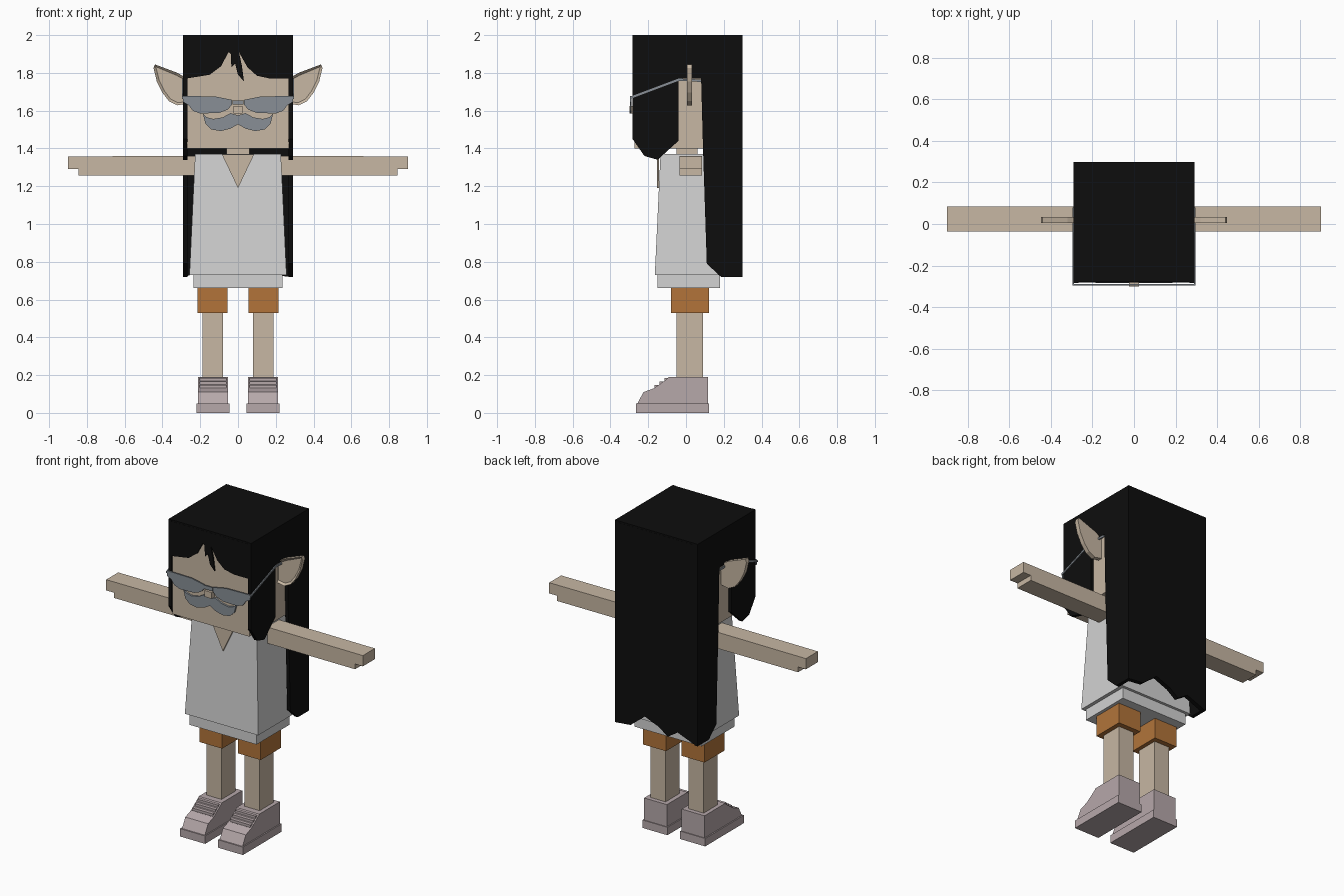
import bpy
import bmesh
from mathutils import Vector

default_cube = bpy.data.objects.get("Cube")
if default_cube:
    bpy.data.objects.remove(default_cube, do_unlink=True)


def make_material(name, *srgb):
    """Flat material from 0-255 sRGB channels."""
    linear = [((c / 255 + 0.055) / 1.055) ** 2.4 if c > 10 else c / 255 / 12.92 for c in srgb]
    material = bpy.data.materials.new(name)
    material.use_nodes = True
    material.diffuse_color = (*linear, 1)
    shader = material.node_tree.nodes["Principled BSDF"]
    shader.inputs["Base Color"].default_value = (*linear, 1)
    shader.inputs["Roughness"].default_value = 0.9
    return material


skin = make_material("skin", 199, 183, 163)
hair = make_material("black hair", 13, 13, 13)
cloth = make_material("pale cloth", 210, 210, 210)
orange = make_material("orange brown", 178, 116, 58)
shoe_grey = make_material("pinkish grey", 182, 168, 170)
grey = make_material("blue grey", 136, 143, 150)
dark = make_material("dark grey", 70, 70, 72)


def finish(name, bm, material):
    bmesh.ops.recalc_face_normals(bm, faces=bm.faces)
    mesh = bpy.data.meshes.new(name)
    bm.to_mesh(mesh)
    bm.free()
    mesh.materials.append(material)
    obj = bpy.data.objects.new(name, mesh)
    bpy.context.collection.objects.link(obj)
    return obj


def prism(name, outline, axis, start, end, material, rim=None):
    """Extrude an outline along x or y; rim=(width, depth) sinks the start face."""
    bm = bmesh.new()
    place = {"x": lambda p, d: (d, p[0], p[1]), "y": lambda p, d: (p[0], d, p[1])}[axis]
    face = bm.faces.new([bm.verts.new(place(p, start)) for p in outline])
    result = bmesh.ops.extrude_face_region(bm, geom=[face], use_keep_orig=True)
    moved = [v for v in result["geom"] if isinstance(v, bmesh.types.BMVert)]
    shift = Vector(place((0, 0), end - start))
    bmesh.ops.translate(bm, verts=moved, vec=shift)
    if rim:
        bmesh.ops.recalc_face_normals(bm, faces=bm.faces)
        bmesh.ops.inset_region(bm, faces=[face], thickness=rim[0])
        bmesh.ops.translate(bm, verts=face.verts, vec=shift.normalized() * rim[1])
    return finish(name, bm, material)


def box(name, xs, ys, zs, material, top_inset=0):
    """Box from axis ranges, optionally narrowing towards the top."""
    bm = bmesh.new()
    bmesh.ops.create_cube(bm, size=1)
    for v in bm.verts:
        inset = top_inset if v.co.z > 0 else 0
        x = xs[1] - inset if v.co.x > 0 else xs[0] + inset
        y = ys[1] - inset if v.co.y > 0 else ys[0] + inset
        v.co = (x, y, zs[1] if v.co.z > 0 else zs[0])
    return finish(name, bm, material)


def side_range(side, a, b):
    return sorted((side * a, side * b))


def mirrored(half):
    """Complete a left half outline across x = 0."""
    return half + [(-x, z) for x, z in reversed(half) if x != 0]


# Head, neck and nose
box("head", (-0.27, 0.27), (-0.272, 0.27), (1.4, 1.97), skin)
box("neck", (-0.06, 0.06), (-0.05, 0.06), (1.35, 1.41), skin)
box("nose", (-0.025, 0.025), (-0.3, -0.27), (1.585, 1.625), skin)
box("nose_bridge", (-0.03, 0.03), (-0.296, -0.288), (1.632, 1.655), grey)

# Shirt with open collar
box("shirt", (-0.257, 0.257), (-0.165, 0.197), (0.73, 1.37), cloth, 0.03)
box("shirt_hem", (-0.235, 0.235), (-0.15, 0.18), (0.66, 0.731), cloth)
prism("open_collar", [(-0.085, 1.368), (0.085, 1.368), (0, 1.19)],
      "y", -0.1525, -0.144, skin)

# Hair shell: crown, fringe, back and side panels
box("hair_crown", (-0.289, 0.289), (-0.28, 0.297), (1.96, 2), hair)
fringe = [(-0.275, 1.99), (-0.275, 1.77), (-0.15, 1.79), (-0.09, 1.835),
          (-0.05, 1.91), (-0.038, 1.9), (-0.035, 1.83), (-0.015, 1.85),
          (0, 1.79), (0.032, 1.755), (0.02, 1.84), (0.005, 1.91),
          (0.05, 1.83), (0.1, 1.785), (0.17, 1.77), (0.275, 1.77), (0.275, 1.99)]
prism("hair_fringe", fringe, "y", -0.281, -0.27, hair)
hair_back = [(-0.28, 1.99), (-0.28, 0.72), (-0.15, 0.77), (-0.08, 0.725),
             (-0.02, 0.77), (0.08, 0.81), (0.18, 0.73), (0.28, 0.72), (0.28, 1.99)]
prism("hair_back", hair_back, "y", 0.27, 0.298, hair)
hair_side = [(-0.283, 2), (-0.283, 1.45), (-0.22, 1.36), (-0.15, 1.34),
             (-0.04, 1.44), (-0.04, 1.77), (0.08, 1.77), (0.09, 1.4),
             (0.11, 0.79), (0.185, 0.72), (0.298, 0.72), (0.298, 2)]

# Outlines for the mirrored parts
ear = [(0.26, 1.765), (0.32, 1.8), (0.44, 1.845), (0.447, 1.825), (0.43, 1.755),
       (0.4, 1.695), (0.365, 1.65), (0.32, 1.628), (0.26, 1.64)]
lens = [(0.292, 1.678), (0.12, 1.675), (0.03, 1.657), (0.033, 1.63), (0.055, 1.605),
        (0.1, 1.588), (0.2, 1.585), (0.24, 1.6), (0.262, 1.63), (0.29, 1.645)]
temple = [(-0.296, 1.662), (-0.296, 1.674), (-0.04, 1.77),
          (0.08, 1.765), (0.08, 1.752), (-0.04, 1.758)]
shoe_upper = [(-0.26, 0.045), (-0.225, 0.11), (-0.17, 0.13), (-0.1, 0.18),
              (-0.09, 0.19), (0.117, 0.19), (0.117, 0.045)]
arm = [(0.2, 1.257), (0.845, 1.257), (0.845, 1.29), (0.9, 1.29), (0.9, 1.358), (0.2, 1.36)]

for side, label in ((1, "left"), (-1, "right")):
    def flip(outline):
        return [(side * x, z) for x, z in outline]

    # Head sides
    prism(label + "_hair_side", hair_side, "x", side * 0.268, side * 0.29, hair)
    prism(label + "_ear", flip(ear), "y", 0.005, 0.033, skin, (0.014, 0.012))
    prism(label + "_lens", flip(lens), "y", -0.296, -0.288, grey)
    prism(label + "_temple", temple, "x", side * 0.289, side * 0.296, grey)

    # Arm with stepped fingers
    prism(label + "_arm", flip(arm), "y", -0.035, 0.085, skin)

    # Leg and shorts
    box(label + "_shorts_leg", side_range(side, 0.055, 0.215), (-0.08, 0.122), (0.53, 0.67), orange)
    box(label + "_leg", side_range(side, 0.08, 0.187), (-0.05, 0.09), (0.18, 0.54), skin)

    # Shoe: sole, upper and laces
    box(label + "_sole", side_range(side, 0.045, 0.22), (-0.265, 0.122), (0, 0.05), shoe_grey)
    prism(label + "_shoe_upper", shoe_upper, "x", side * 0.052, side * 0.212, shoe_grey)
    for step in range(3):
        y, z = -0.155 + step * 0.026, 0.138 + step * 0.018
        xs = side_range(side, 0.06, 0.204)
        box(f"{label}_lace_{step}", xs, (y - 0.012, y + 0.012), (z - 0.01, z + 0.01), shoe_grey)
        box(f"{label}_lace_gap_{step}", xs, (y - 0.014, y), (z - 0.012, z - 0.007), dark)

# Moustache
moustache = [(0, 1.575), (0.04, 1.587), (0.08, 1.565), (0.13, 1.556), (0.165, 1.565),
             (0.185, 1.582), (0.172, 1.53), (0.14, 1.5), (0.09, 1.492), (0.04, 1.505), (0, 1.528)]
prism("moustache", mirrored(moustache), "y", -0.283, -0.27, grey)
